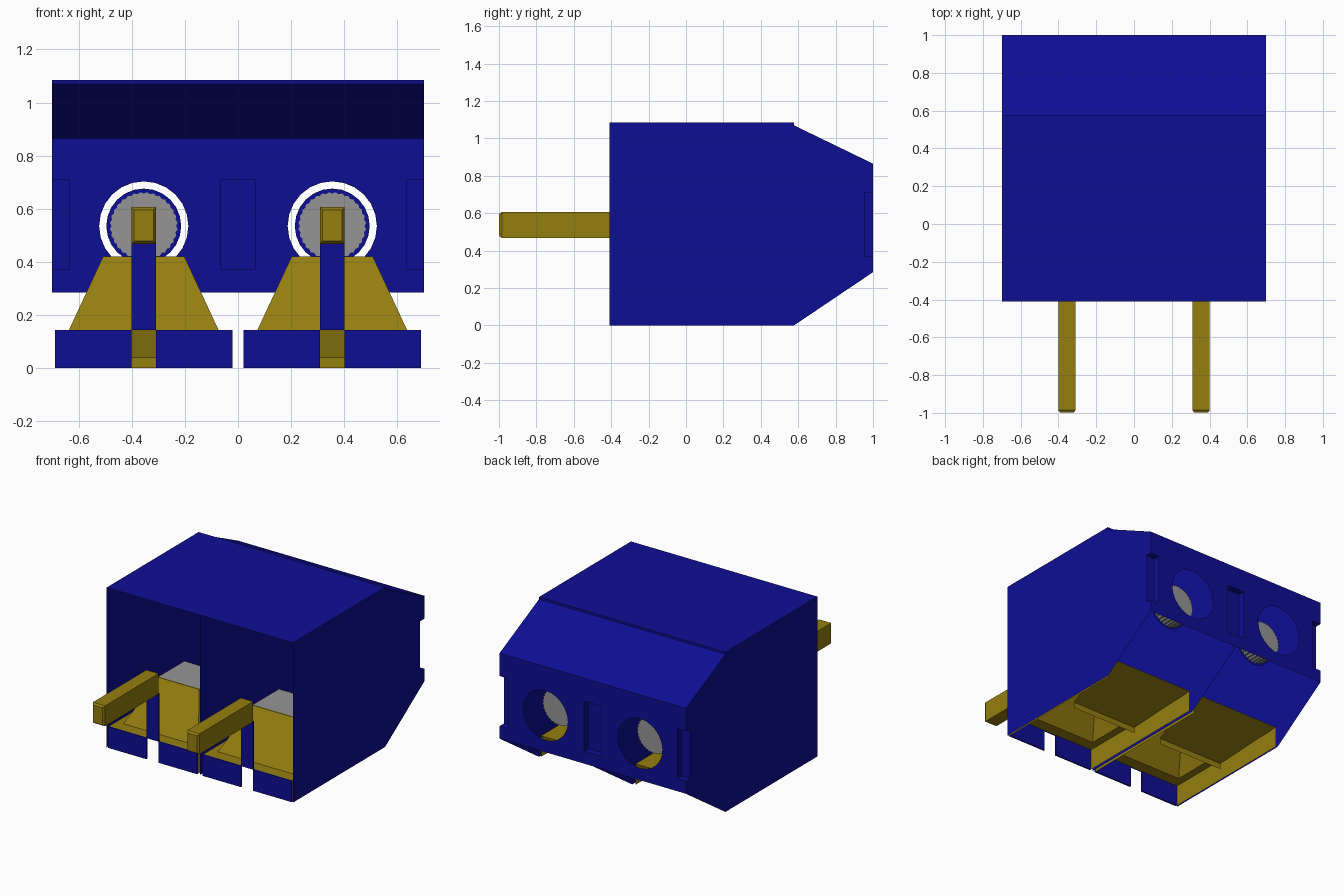
import bpy
import bmesh
from math import cos, sin, pi

cube = bpy.data.objects.get("Cube")
if cube:
    bpy.data.objects.remove(cube)


def material(name, color):
    m = bpy.data.materials.new(name)
    m.use_nodes = True
    m.diffuse_color = (*color, 1)
    m.node_tree.nodes["Principled BSDF"].inputs["Base Color"].default_value = (*color, 1)
    return m


BLUE = material("blue plastic", (0.0045, 0.0045, 0.30))
GOLD = material("brass", (0.30, 0.21, 0.005))
GREY = material("steel", (0.30, 0.30, 0.30))


def sheet(name, faces, mat):
    """Mesh made of flat polygons, each a list of points."""
    bm = bmesh.new()
    for pts in faces:
        bm.faces.new([bm.verts.new(p) for p in pts])
    bmesh.ops.remove_doubles(bm, verts=bm.verts, dist=0.0005)
    return finish(name, bm, mat)


def finish(name, bm, mat):
    me = bpy.data.meshes.new(name)
    bm.to_mesh(me)
    bm.free()
    me.materials.append(mat)
    ob = bpy.data.objects.new(name, me)
    bpy.context.collection.objects.link(ob)
    return ob


def box(name, lo, hi, mat, taper=None):
    """Box between two corners; taper shrinks the end at -y."""
    bm = bmesh.new()
    bmesh.ops.create_cube(bm, size=1)
    for v in bm.verts:
        for i in range(3):
            v.co[i] = lo[i] if v.co[i] < 0 else hi[i]
    if taper:
        end = [f for f in bm.faces if f.normal.y < -0.9 or f.calc_center_median().y < lo[1] + 0.001]
        bmesh.ops.inset_region(bm, faces=end, thickness=taper, depth=0)
        for v in {v for f in end for v in f.verts}:
            v.co.y -= taper
    return finish(name, bm, mat)


def circle(cx, cz, r, n):
    return [(cx + r * cos(2 * pi * i / n), cz + r * sin(2 * pi * i / n)) for i in range(n)]


def filled_outline(name, loops, y, mat):
    """Flat x-z panel with holes, standing at the given y."""
    cu = bpy.data.curves.new(name + " outline", 'CURVE')
    cu.dimensions = '2D'
    cu.fill_mode = 'BOTH'
    for pts in loops:
        s = cu.splines.new('POLY')
        s.points.add(len(pts) - 1)
        for p, q in zip(s.points, pts):
            p.co = (q[0], q[1], 0, 1)
        s.use_cyclic_u = True
    tmp = bpy.data.objects.new(name + " outline", cu)
    bpy.context.collection.objects.link(tmp)
    bpy.context.view_layer.update()
    me = bpy.data.meshes.new_from_object(tmp.evaluated_get(bpy.context.evaluated_depsgraph_get()))
    bpy.data.objects.remove(tmp)
    for v in me.vertices:
        v.co = (v.co.x, y, v.co.y)
    me.materials.clear()
    me.materials.append(mat)
    ob = bpy.data.objects.new(name, me)
    bpy.context.collection.objects.link(ob)
    return ob


# Main dimensions
W, FRONT, BACK, BEND = 0.7, -0.41, 1.0, 0.577
TOP, STEP, BACK_TOP, BACK_LOW = 1.085, 1.07, 0.865, 0.285
NX, NY, NLO, NHI = 0.635, 0.955, 0.37, 0.71
CX, CZ = 0.355, 0.535

# Side walls and middle partition share one notched profile
profile = [(FRONT, 0), (BEND, 0), (BACK, BACK_LOW), (BACK, NLO), (NY, NLO), (NY, NHI),
           (BACK, NHI), (BACK, BACK_TOP), (BEND, STEP), (BEND, TOP), (FRONT, TOP)]
for name, x in (("right_wall", -W), ("partition", 0), ("left_wall", W)):
    sheet(name, [[(x, y, z) for y, z in profile]], BLUE)

# Roof with its small step and sloped rear part
roof_path = [(FRONT, TOP), (BEND, TOP), (BEND, STEP), (BACK, BACK_TOP)]
sheet("roof", [[(-W, *a), (W, *a), (W, *b), (-W, *b)]
               for a, b in zip(roof_path, roof_path[1:])], BLUE)

# Back wall with two wire holes, side notches and a middle recess
G = W - NX
outline = [(-W, BACK_LOW), (W, BACK_LOW), (W, NLO), (NX, NLO), (NX, NHI), (W, NHI),
           (W, BACK_TOP), (-W, BACK_TOP), (-W, NHI), (-NX, NHI), (-NX, NLO), (-W, NLO)]
recess = [(-G, NLO), (G, NLO), (G, NHI), (-G, NHI)]
holes = [circle(s * CX, CZ, 0.168, 24) for s in (-1, 1)]
filled_outline("back_wall", [outline, recess] + holes, BACK, BLUE)


def pocket(name, x0, x1, sides):
    faces = [[(x0, NY, NLO), (x1, NY, NLO), (x1, NY, NHI), (x0, NY, NHI)]]
    faces += [[(x0, NY, z), (x1, NY, z), (x1, BACK, z), (x0, BACK, z)] for z in (NLO, NHI)]
    faces += [[(x, NY, NLO), (x, BACK, NLO), (x, BACK, NHI), (x, NY, NHI)] for x in sides]
    sheet(name, faces, BLUE)


pocket("middle_recess", -G, G, (-G, G))
pocket("left_notch", NX, W, (NX,))
pocket("right_notch", -W, -NX, (-NX,))

# One terminal in each half
H, SLOT, FOOT = 0.335, 0.046, 0.143
for side, c in (("right", -CX), ("left", CX)):
    # Solder pin and the post under it
    box(side + "_pin", (c - SLOT, -0.985, 0.468), (c + SLOT, FRONT, 0.606), GOLD, 0.014)
    box(side + "_post", (c - SLOT, FRONT, FOOT), (c + SLOT, FRONT + 0.01, 0.468), BLUE)

    # Low front plates either side of the slot
    for tag, a, b in (("a", c - H, c - SLOT), ("b", c + SLOT, c + H)):
        box(f"{side}_front_plate_{tag}", (a, FRONT, 0), (b, FRONT + 0.01, FOOT), BLUE)

    # Hollow clamp: flange, sloped hood and low side skirts
    def ring(hw, y0, y1, z):
        return [(c - hw, y0, z), (c + hw, y0, z), (c + hw, y1, z), (c - hw, y1, z)]

    outer = ring(H, FRONT + 0.01, BEND - 0.005, FOOT)
    base = ring(0.282, -0.32, 0.34, FOOT)
    crown = ring(0.153, -0.13, 0.15, 0.42)
    faces = []
    for lo, hi in ((outer, base), (base, crown)):
        faces += [[lo[i], lo[(i + 1) % 4], hi[(i + 1) % 4], hi[i]] for i in range(4)]
    faces.append(crown)
    for x in (c - H, c + H):
        faces.append([(x, FRONT + 0.01, 0), (x, BEND - 0.005, 0),
                      (x, BEND - 0.005, FOOT), (x, FRONT + 0.01, FOOT)])
    sheet(side + "_clamp", faces, GOLD)
    sheet(side + "_clamp_top", [ring(0.153, -0.13, 0.15, 0.424)], GREY)

    # Sloped guide flap under the clamp
    tip = [(c - 0.25, 0.13, 0.04), (c + 0.25, 0.13, 0.04)]
    root = [(c + H, BEND - 0.005, FOOT), (c - H, BEND - 0.005, FOOT)]
    lip = [(x, y, 0.0) for x, y, z in reversed(tip)]
    sheet(side + "_guide_flap", [tip + root, tip + lip], GOLD)

    # Serrated screw disc behind the wire hole, with a thin collar
    bm = bmesh.new()
    teeth = 64
    rim = circle(c, CZ, 1, teeth)
    near, far = [], []
    for i, (x, z) in enumerate(rim):
        r = 0.128 if i % 2 else 0.122
        px, pz = c + (x - c) * r, CZ + (z - CZ) * r
        near.append(bm.verts.new((px, 0.75, pz)))
        far.append(bm.verts.new((px, 0.85, pz)))
    bm.faces.new(near)
    bm.faces.new(far[::-1])
    for i in range(teeth):
        j = (i + 1) % teeth
        bm.faces.new((near[j], near[i], far[i], far[j]))
    finish(side + "_screw", bm, GREY)
    filled_outline(side + "_screw_collar",
                   [circle(c, CZ, 0.141, 24), circle(c, CZ, 0.12, 24)], 0.755, BLUE)
